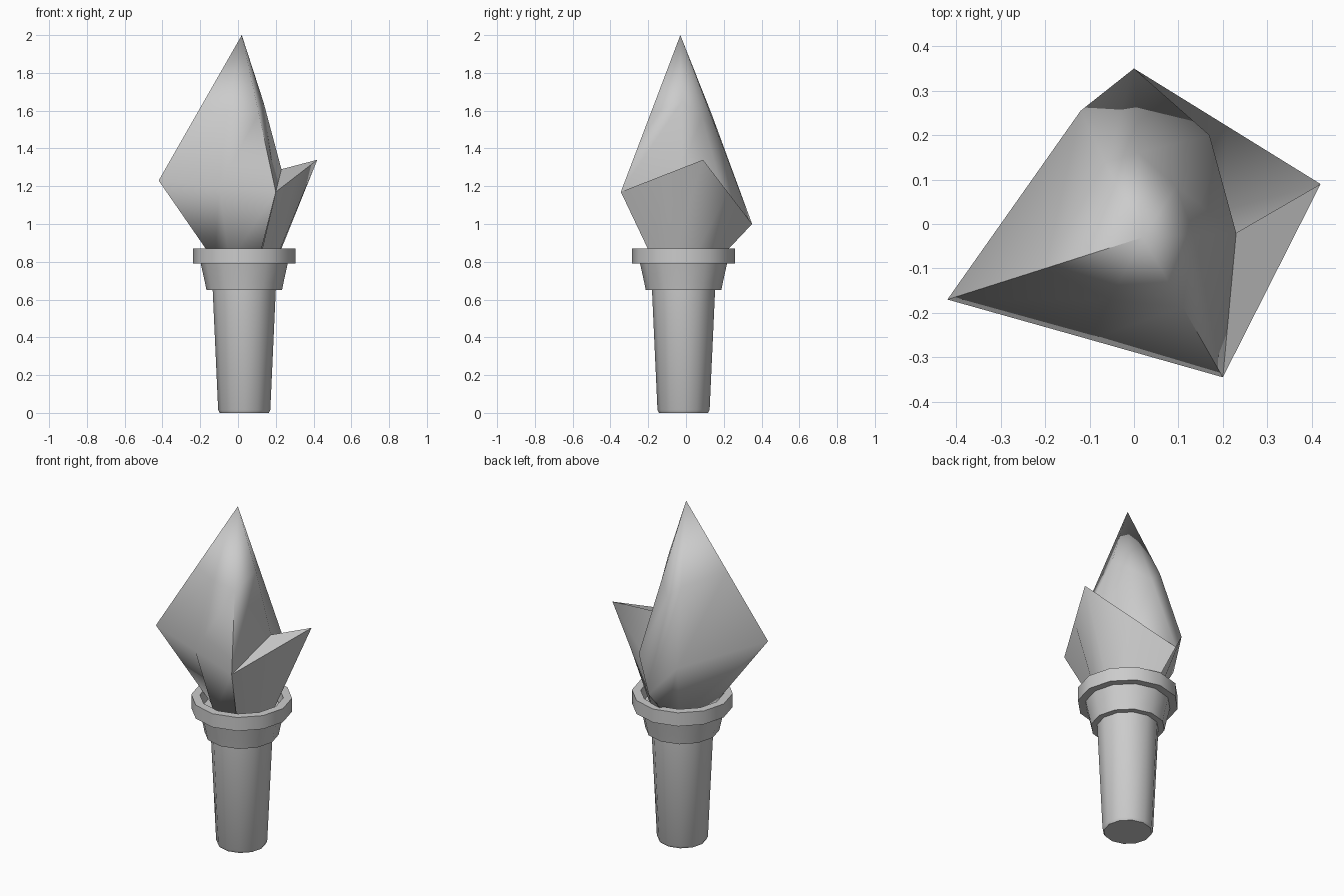
import bpy, math
from mathutils import Vector

if "Cube" in bpy.data.objects:
    bpy.data.objects.remove(bpy.data.objects["Cube"])

CX, CY = 0.033, -0.013
SIDES = 12


def make(name, verts, faces, angle):
    me = bpy.data.meshes.new(name)
    me.from_pydata([tuple(v) for v in verts], [], faces)
    me.validate()
    ob = bpy.data.objects.new(name, me)
    bpy.context.collection.objects.link(ob)
    bpy.ops.object.select_all(action='DESELECT')
    ob.select_set(True)
    bpy.context.view_layer.objects.active = ob
    bpy.ops.object.mode_set(mode='EDIT')
    bpy.ops.mesh.select_all(action='SELECT')
    bpy.ops.mesh.normals_make_consistent(inside=False)
    bpy.ops.object.mode_set(mode='OBJECT')
    bpy.ops.object.shade_smooth_by_angle(angle=math.radians(angle))
    return ob


def lathe(name, profile):
    """Spin (radius, z) points round the torch axis and cap both ends."""
    verts, faces = [], []
    for r, z in profile:
        for i in range(SIDES):
            a = 2 * math.pi * i / SIDES
            verts.append((CX + r * math.cos(a), CY + r * math.sin(a), z))
    for j in range(len(profile) - 1):
        for i in range(SIDES):
            k = (i + 1) % SIDES
            faces.append((j * SIDES + i, j * SIDES + k,
                          (j + 1) * SIDES + k, (j + 1) * SIDES + i))
    n = (len(profile) - 1) * SIDES
    faces.append(tuple(reversed(range(SIDES))))
    faces.append(tuple(range(n, n + SIDES)))
    return make(name, verts, faces, 40)


# Handle, collar and rim of the torch
lathe("handle", [(0.13, 0), (0.138, 0.015), (0.167, 0.65)])
lathe("collar", [(0.167, 0.65), (0.2, 0.65), (0.208, 0.69), (0.23, 0.79)])
lathe("rim_ring", [(0.225, 0.79), (0.272, 0.79), (0.272, 0.87),
                   (0.225, 0.87), (0.215, 0.80)])

# Key points of the flame
tip = Vector((0.02, -0.03, 2.0))
left = Vector((-0.42, -0.17, 1.23))
front = Vector((0.2, -0.345, 1.17))
right = Vector((0.42, 0.09, 1.34))
back = Vector((0.0, 0.35, 1.0))
notch = Vector((0.23, -0.02, 1.29))


def base(p, r=0.165):
    d = Vector((p.x - CX, p.y - CY, 0)).normalized() * r
    return Vector((CX + d.x, CY + d.y, 0.80))


def bud(name, ring):
    """Closed flame: base ring, widest ring, bulged upper ring and tip."""
    n = len(ring)
    low = [base(p) for p, b in ring]
    mid = [p for p, b in ring]
    high = []
    for p, b in ring:
        q = p.lerp(tip, 0.5)
        d = Vector((p.x - CX, p.y - CY, 0)).normalized()
        high.append(q + d * b)
    verts = low + mid + high + [tip]
    faces = [tuple(range(n))]
    for i in range(n):
        k = (i + 1) % n
        for j in range(2):
            faces.append((j * n + i, j * n + k, (j + 1) * n + k))
            faces.append((j * n + i, (j + 1) * n + k, (j + 1) * n + i))
        faces.append((2 * n + i, 2 * n + k, 3 * n))
    return make(name, verts, faces, 75)


# Tall main flame
bud("main_flame", [
    (left, 0), (Vector((-0.1, -0.26, 1.2)), 0.03), (front, 0),
    (notch, 0.01), (Vector((0.17, 0.2, 1.14)), 0.0),
    (back, 0), (Vector((-0.12, 0.255, 1.15)), 0.03)])

# Short side flame that opens to the right
rim = [front, front.lerp(right, 0.5), right, right.lerp(back, 0.5), back]
foot = [base(p, 0.175) for p in rim]
m = len(rim)
faces = [(i, i + 1, m + i + 1, m + i) for i in range(m - 1)]
faces += [(m, m + 1, 2 * m), (m + 1, m + 2, 2 * m)]
make("side_flame", foot + rim + [notch], faces, 60)
